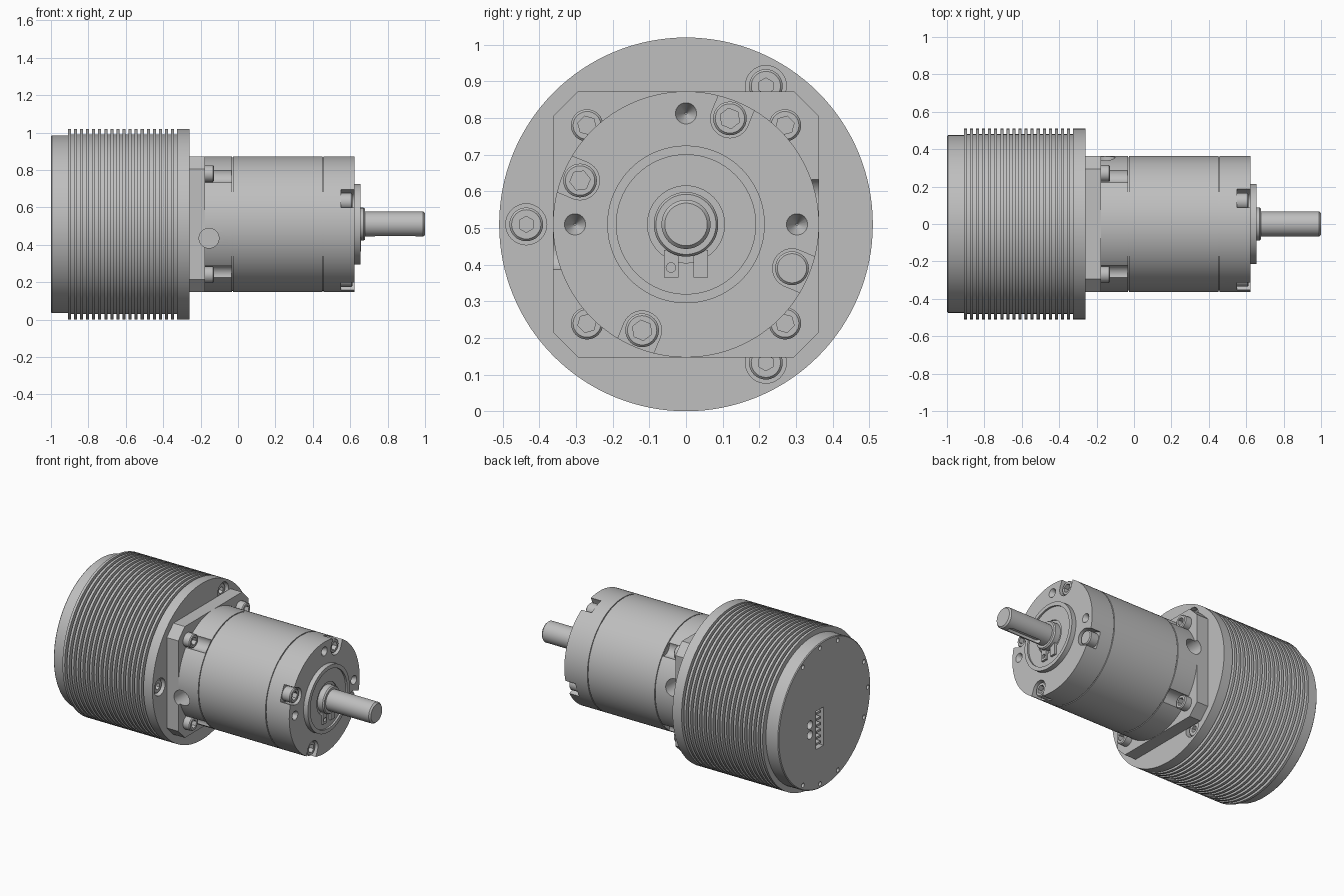
import bpy, bmesh
from math import radians, pi, cos, sin
from mathutils import Matrix, Vector

if "Cube" in bpy.data.objects:
    bpy.data.objects.remove(bpy.data.objects["Cube"])

AXIS_Z = 0.51
metal = bpy.data.materials.new("grey metal")
metal.use_nodes = True
GREY = (0.52, 0.52, 0.52, 1)
metal.diffuse_color = GREY
metal.node_tree.nodes["Principled BSDF"].inputs["Base Color"].default_value = GREY


def finish(bm, name):
    """Turn a bmesh built around the x axis into an object at shaft height."""
    bmesh.ops.recalc_face_normals(bm, faces=bm.faces)
    bmesh.ops.translate(bm, verts=bm.verts, vec=(0, 0, AXIS_Z))
    mesh = bpy.data.meshes.new(name)
    bm.to_mesh(mesh)
    bm.free()
    mesh.materials.append(metal)
    obj = bpy.data.objects.new(name, mesh)
    bpy.context.scene.collection.objects.link(obj)
    return smooth(obj)


def smooth(obj):
    obj.data.shade_smooth()
    obj.data.set_sharp_from_angle(angle=radians(28))
    return obj


def lathe(name, profile, steps=96):
    """Revolve (x, radius) points about the x axis."""
    bm = bmesh.new()
    verts = [bm.verts.new((x, 0, r)) for x, r in profile]
    edges = [bm.edges.new(pair) for pair in zip(verts, verts[1:])]
    bmesh.ops.spin(bm, geom=verts + edges, cent=(0, 0, 0), axis=(1, 0, 0),
                   angle=2 * pi, steps=steps)
    bmesh.ops.remove_doubles(bm, verts=bm.verts, dist=0.0002)
    return finish(bm, name)


def axial(angle=0, radius=0):
    """Frame whose z runs along the shaft and whose x points outward."""
    turn = Matrix(((0, 0, 1, 0), (1, 0, 0, 0), (0, 1, 0, 0), (0, 0, 0, 1)))
    return Matrix.Rotation(radians(angle), 4, 'X') @ Matrix.Translation((0, radius, 0)) @ turn


def rod(bm, frame, r, low, high, seg=32, low_r=None, stretch=0):
    """Cylinder, cone or stretched slot along the frame's z."""
    new = bmesh.ops.create_cone(bm, cap_ends=True, segments=seg, depth=high - low,
                                radius1=r if low_r is None else low_r, radius2=r)["verts"]
    for v in new:
        v.co.z += (low + high) / 2
        if stretch and v.co.x > 1e-4:
            v.co.x += stretch
        v.co = frame @ v.co


def box(bm, low, high):
    low, high = Vector(low), Vector(high)
    frame = Matrix.Translation((low + high) / 2) @ Matrix.Diagonal((*(high - low), 1))
    bmesh.ops.create_cube(bm, size=1, matrix=frame)


def cut(obj, cutter_bm):
    """Subtract a cutter and bake the result."""
    cutter = finish(cutter_bm, "cutter")
    cutter.hide_render = True
    mod = obj.modifiers.new("cut", 'BOOLEAN')
    mod.operation, mod.solver, mod.object = 'DIFFERENCE', 'EXACT', cutter
    bpy.context.view_layer.update()
    baked = bpy.data.meshes.new_from_object(
        obj.evaluated_get(bpy.context.evaluated_depsgraph_get()))
    obj.modifiers.clear()
    obj.data = baked
    bpy.data.objects.remove(cutter)
    smooth(obj)


def screws(name, frames, low, high, r, socket):
    """Cap screw heads with hexagonal sockets."""
    heads, hexes = bmesh.new(), bmesh.new()
    for f in frames:
        rod(heads, f, r, low, high - 0.006)
        rod(heads, f, r - 0.006, high - 0.006, high, low_r=r)
        rod(hexes, f, socket, high - 0.03, high + 0.02, seg=6)
    bmesh.ops.remove_doubles(heads, verts=heads.verts, dist=0.0002)
    inner = [f for f in heads.faces if len(f.verts) > 4
             and abs(f.calc_center_median().x - high + 0.006) < 1e-4]
    bmesh.ops.delete(heads, geom=inner, context='FACES_ONLY')
    cut(finish(heads, name), hexes)


# Finned motor housing
FINS, FIN_START, FIN_END = 18, -0.91, -0.325
pitch = (FIN_END - FIN_START) / FINS
profile = [(-1, 0), (-1, 0.47), (-0.995, 0.475), (FIN_START, 0.475)]
for i in range(FINS):
    x = FIN_START + i * pitch
    profile += [(x, 0.51), (x + pitch / 2, 0.51), (x + pitch / 2, 0.48), (x + pitch, 0.48)]
profile += [(FIN_END, 0.51), (-0.26, 0.51), (-0.26, 0)]
motor = lathe("motor_housing", profile, 128)

flange_frames = [axial(a, 0.436) for a in (60, 180, 300)]
c = bmesh.new()
for f in flange_frames:
    rod(c, f, 0.056, -0.315, -0.2)
for a in (0, 24, -24, 72, 96, 120, -72, -96, -120):
    rod(c, axial(180 + a, 0.445), 0.014, -1.1, -0.97, seg=16)
# Rear connector recess and three round ports
box(c, (-1.1, 0.01, -0.205), (-0.95, 0.09, 0.045))
for z in (-0.02, -0.085, -0.15):
    rod(c, Matrix.Translation((0, 0.15, z)) @ axial(), 0.027, -1.1, -0.96, seg=24)
cut(motor, c)
screws("flange_screws", flange_frames, -0.32, -0.275, 0.046, 0.022)

pins = bmesh.new()
for i in range(6):
    z = -0.18 + i * 0.04
    box(pins, (-0.99, 0.025, z - 0.007), (-0.945, 0.07, z + 0.007))
finish(pins, "connector_pins")

# Square adapter plate with clipped corners
bm = bmesh.new()
H, K = 0.363, 0.295
outline = [(H, -K), (H, K), (K, H), (-K, H), (-H, K), (-H, -K), (-K, -H), (K, -H)]
face = bm.faces.new([bm.verts.new((-0.262, y, z)) for y, z in outline])
top = bmesh.ops.extrude_face_region(bm, geom=[face])["geom"]
bmesh.ops.translate(bm, vec=(0.085, 0, 0),
                    verts=[v for v in top if isinstance(v, bmesh.types.BMVert)])
plate = finish(bm, "adapter_plate")

# Gearbox body with two seam grooves and a recessed pilot boss
R = 0.363
profile = [(-0.185, 0), (-0.185, R)]
for x in (-0.03, 0.455):
    profile += [(x - 0.003, R), (x - 0.003, R - 0.007), (x + 0.003, R - 0.007), (x + 0.003, R)]
profile += [(0.624, R), (0.624, 0.215), (0.655, 0.215), (0.655, 0.19), (0.643, 0.19),
            (0.643, 0.105), (0.635, 0.105), (0.635, 0)]
gearbox = lathe("gearbox_body", profile, 128)


def side_holes():
    holes = bmesh.new()
    for turn in (0, pi):
        rod(holes, Matrix.Rotation(turn, 4, 'X') @ Matrix.Translation((-0.155, 0, -0.075))
            @ Matrix.Rotation(pi / 2, 4, 'X'), 0.053, 0.2, 0.5)
    return holes


cut(plate, side_holes())
cut(gearbox, side_holes())

corner_frames = [axial(45 + 90 * i, 0.382) for i in range(4)]
face_frames = [axial(67.5 + 90 * i, 0.313) for i in range(4)]
c = bmesh.new()
for i in range(4):
    rod(c, corner_frames[i], 0.05, -0.3, -0.034, stretch=0.1)
    rod(c, face_frames[i], 0.053, 0.552, 0.8, stretch=0.15)
    rod(c, axial(90 * i, 0.303), 0.03, 0.575, 0.626, low_r=0.003)
cut(gearbox, c)
screws("corner_screws", corner_frames, -0.18, -0.128, 0.044, 0.026)
screws("face_screws", face_frames, 0.55, 0.612, 0.046, 0.028)

# Retaining clip with two eared ends
lathe("clip_ring", [(0.63, 0), (0.63, 0.088), (0.672, 0.088), (0.68, 0.082), (0.68, 0)], 64)
ears, eyes = bmesh.new(), bmesh.new()
for side in (-1, 1):
    y0, y1 = sorted((side * 0.02, side * 0.06))
    box(ears, (0.635, y0, -0.145), (0.657, y1, -0.07))
    rod(eyes, Matrix.Translation((0, side * 0.041, -0.118)) @ axial(), 0.013, 0.6, 0.7, seg=16)
cut(finish(ears, "clip_ears"), eyes)

# Output shaft with keyway below and a centre bore
shaft = lathe("output_shaft", [(0.62, 0), (0.62, 0.067), (0.99, 0.067), (1, 0.058), (1, 0)], 64)
c = bmesh.new()
rod(c, Matrix.Translation((0.74, 0, 0)) @ Matrix.Rotation(pi, 4, 'X'),
    0.02, 0.045, 0.2, seg=24, stretch=0.2)
rod(c, axial(), 0.032, 0.93, 1.005, low_r=0.008)
cut(shaft, c)
